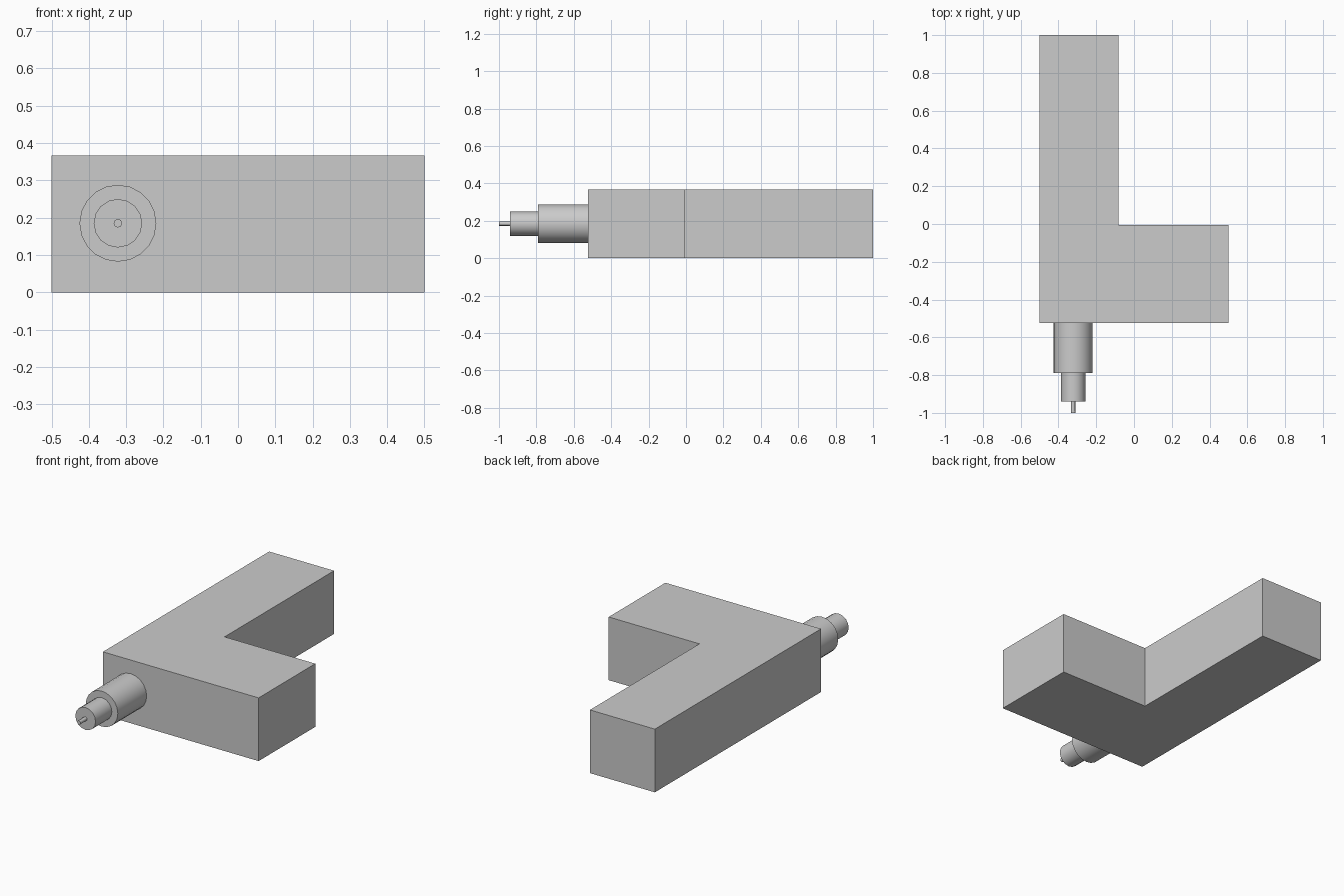
import bpy
import bmesh
from math import radians

if "Cube" in bpy.data.objects:
    bpy.data.objects.remove(bpy.data.objects["Cube"], do_unlink=True)

# Single grey material
grey = bpy.data.materials.new("plain grey")
grey.use_nodes = True
colour = (0.6, 0.6, 0.6, 1)
grey.diffuse_color = colour
grey.node_tree.nodes["Principled BSDF"].inputs["Base Color"].default_value = colour

# L-shaped body, extruded upward from its outline
HEIGHT = 0.367
outline = [(-0.5, -0.525), (0.5, -0.525), (0.5, -0.005),
           (-0.083, -0.005), (-0.083, 1), (-0.5, 1)]
bm = bmesh.new()
base = bm.faces.new([bm.verts.new((x, y, 0)) for x, y in outline])
top = bmesh.ops.extrude_face_region(bm, geom=[base])["geom"]
bmesh.ops.translate(bm, vec=(0, 0, HEIGHT),
                    verts=[v for v in top if isinstance(v, bmesh.types.BMVert)])
bmesh.ops.recalc_face_normals(bm, faces=bm.faces)
mesh = bpy.data.meshes.new("body")
bm.to_mesh(mesh)
bm.free()
body = bpy.data.objects.new("body", mesh)
bpy.context.collection.objects.link(body)
body.data.materials.append(grey)


def rod(name, radius, front, back, sides):
    """Round rod along y, sharing the barrel axis."""
    bpy.ops.mesh.primitive_cylinder_add(
        vertices=sides, radius=radius, depth=back - front,
        location=(-0.322, (front + back) / 2, 0.185),
        rotation=(radians(90), 0, 0))
    ob = bpy.context.object
    ob.name = name
    ob.data.materials.append(grey)
    bpy.ops.object.shade_smooth_by_angle(angle=radians(50))


# Stepped nozzle on the front face
rod("barrel", 0.103, -0.79, -0.525, 20)
rod("collar", 0.065, -0.94, -0.79, 16)
rod("tip_pin", 0.0115, -1, -0.94, 8)
